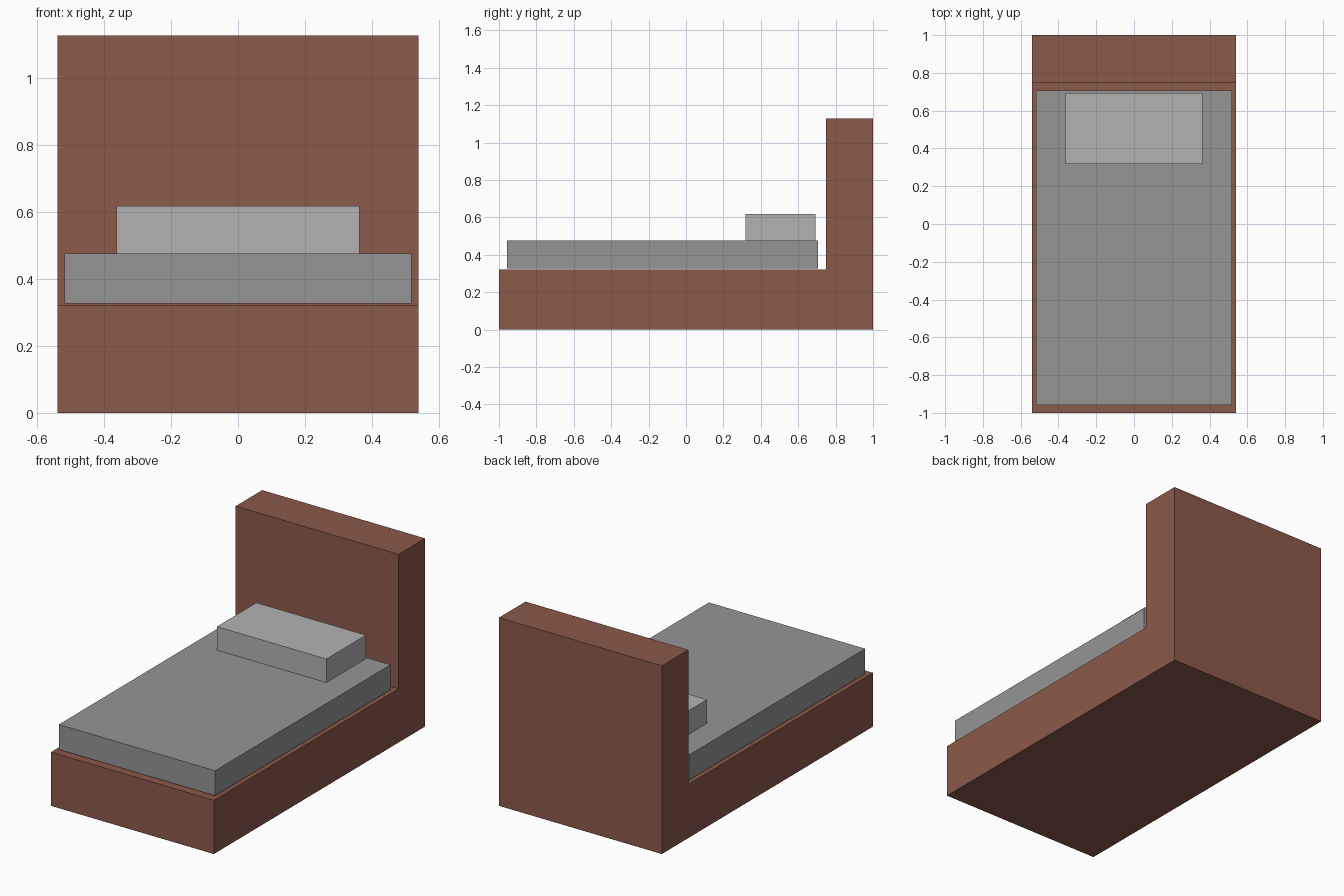
import bpy, bmesh

if "Cube" in bpy.data.objects:
    bpy.data.objects.remove(bpy.data.objects["Cube"])


def extrude_x(name, profile, half_width, color=None):
    """Closed (y, z) profile extruded symmetrically along x."""
    bm = bmesh.new()
    face = bm.faces.new([bm.verts.new((-half_width, y, z)) for y, z in profile])
    ext = bmesh.ops.extrude_face_region(bm, geom=[face])
    moved = [v for v in ext["geom"] if isinstance(v, bmesh.types.BMVert)]
    bmesh.ops.translate(bm, verts=moved, vec=(2 * half_width, 0, 0))
    bmesh.ops.recalc_face_normals(bm, faces=bm.faces)
    mesh = bpy.data.meshes.new(name)
    bm.to_mesh(mesh)
    bm.free()
    obj = bpy.data.objects.new(name, mesh)
    bpy.context.collection.objects.link(obj)
    if color:
        mat = bpy.data.materials.new(name + "_material")
        mat.diffuse_color = color
        mat.use_nodes = True
        mat.node_tree.nodes["Principled BSDF"].inputs["Base Color"].default_value = mat.diffuse_color
        mesh.materials.append(mat)
    return obj


def slab(y0, y1, z0, z1):
    return [(y0, z0), (y1, z0), (y1, z1), (y0, z1)]


# L-shaped frame: base and headboard in one piece
frame_profile = [(-1, 0), (1, 0), (1, 1.128), (0.749, 1.128), (0.749, 0.322), (-1, 0.322)]
extrude_x("bed_frame", frame_profile, 0.54, (0.26, 0.10, 0.07, 1))

# Mattress, inset from the frame edges
extrude_x("mattress", slab(-0.957, 0.706, 0.327, 0.477), 0.518, (0.30, 0.30, 0.30, 1))

# Pillow resting on the mattress
extrude_x("pillow", slab(0.318, 0.693, 0.477, 0.618), 0.363, (0.45, 0.45, 0.45, 1))
